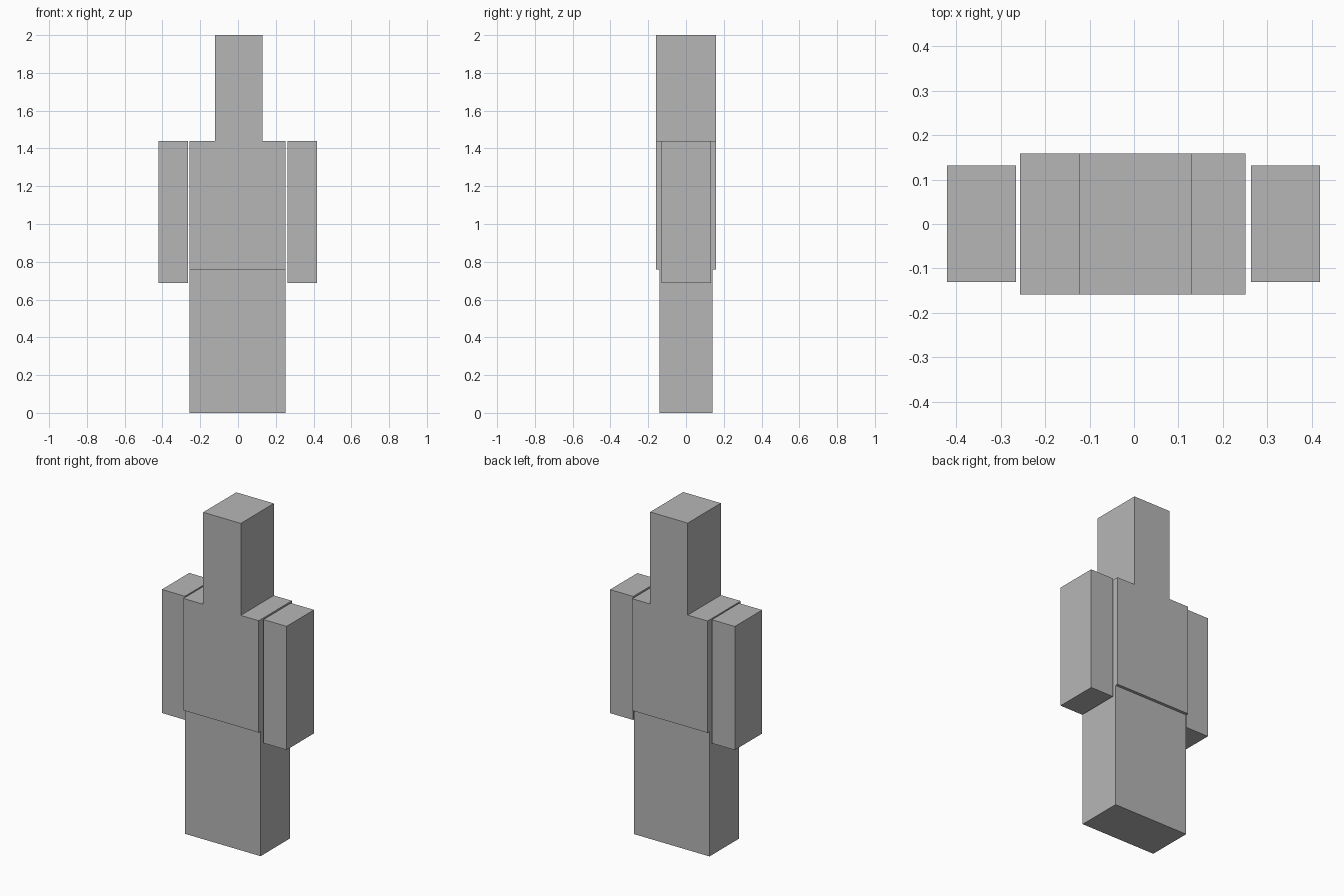
import bpy
import bmesh
from mathutils import Vector

cube = bpy.data.objects.get("Cube")
if cube:
    bpy.data.objects.remove(cube, do_unlink=True)

# Single plain grey material
grey = bpy.data.materials.new("plain grey")
grey.use_nodes = True
colour = (0.47, 0.47, 0.47, 1.0)
grey.diffuse_color = colour
grey.node_tree.nodes["Principled BSDF"].inputs["Base Color"].default_value = colour


def add_block(name, low, high):
    """Flat-shaded box between two opposite corners."""
    low, high = Vector(low), Vector(high)
    centre, size = (low + high) / 2, high - low
    bm = bmesh.new()
    bmesh.ops.create_cube(bm, size=1.0)
    bmesh.ops.scale(bm, vec=size, verts=bm.verts)
    mesh = bpy.data.meshes.new(name)
    bm.to_mesh(mesh)
    bm.free()
    mesh.materials.append(grey)
    obj = bpy.data.objects.new(name, mesh)
    obj.location = centre
    bpy.context.collection.objects.link(obj)
    return obj


# Legs as one solid block, slightly thinner than the torso
add_block("legs", (-0.257, -0.141, 0.0), (0.251, 0.141, 0.759))

# Torso and head share the same depth
add_block("torso", (-0.257, -0.159, 0.759), (0.251, 0.159, 1.44))
add_block("head", (-0.123, -0.159, 1.44), (0.13, 0.159, 2.0))

# Arms hang beside the torso with a narrow gap
for name, x0, x1 in (("right_arm", -0.421, -0.266), ("left_arm", 0.263, 0.419)):
    add_block(name, (x0, -0.131, 0.688), (x1, 0.132, 1.44))
